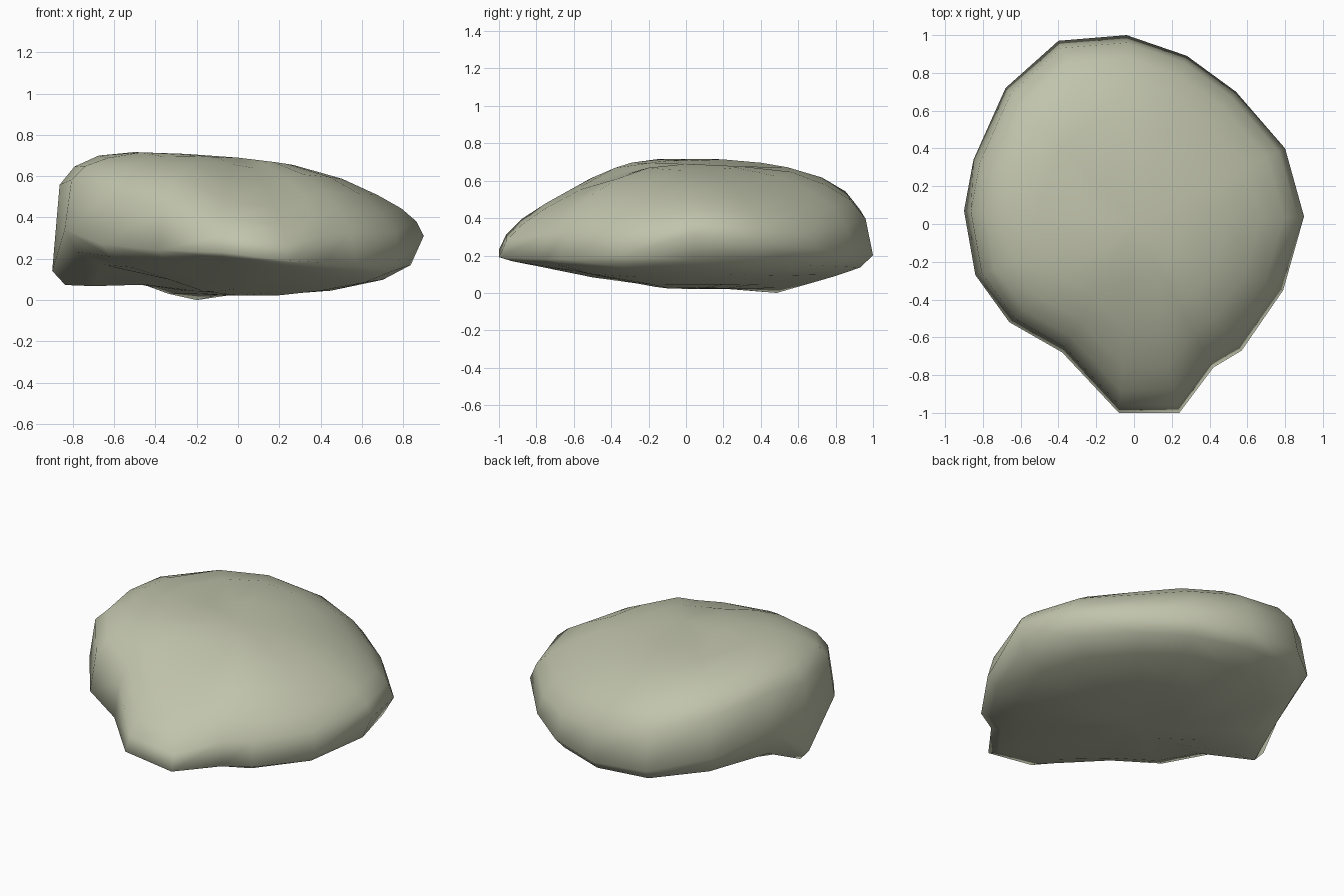
import bpy, bmesh, math, random

if "Cube" in bpy.data.objects:
    bpy.data.objects.remove(bpy.data.objects["Cube"])

random.seed(4)

# Widest outline of the boulder, one row per column:
# x, y, z, roundness above, roundness below
RIM = [
    (0.90, 0.04, 0.33, 1.7, 2.5),
    (0.80, 0.40, 0.29, 1.8, 2.3),
    (0.54, 0.70, 0.25, 1.9, 2.1),
    (0.28, 0.89, 0.23, 2.2, 2.0),
    (-0.04, 1.00, 0.22, 2.5, 2.0),
    (-0.40, 0.97, 0.24, 2.8, 2.0),
    (-0.68, 0.72, 0.30, 3.3, 2.2),
    (-0.85, 0.34, 0.38, 3.8, 2.6),
    (-0.90, 0.07, 0.16, 4.8, 3.5),
    (-0.84, -0.27, 0.36, 3.9, 2.0),
    (-0.66, -0.52, 0.29, 3.3, 1.6),
    (-0.38, -0.68, 0.26, 2.7, 1.4),
    (-0.08, -1.00, 0.25, 1.6, 1.2),
    (0.24, -1.00, 0.21, 1.6, 1.2),
    (0.42, -0.76, 0.20, 2.0, 1.3),
    (0.57, -0.67, 0.20, 2.1, 1.5),
    (0.79, -0.35, 0.22, 2.0, 2.0),
]


def bump(x, y, cx, cy, width):
    return math.exp(-((x - cx) ** 2 + (y - cy) ** 2) / width ** 2)


def crown(x, y):
    return (0.715 - 0.05 * x + 0.01 * bump(x, y, -0.42, 0.0, 0.2)
            - 0.03 * bump(x, y, -0.15, 0.2, 0.2))


def base(x, y):
    return (0.04 - 0.055 * bump(x, y, -0.2, 0.485, 0.17)
            + 0.07 * bump(x, y, -0.55, -0.1, 0.27))


def ring(bm, s, limit, column):
    verts = []
    for row in RIM:
        x, y, z = row[0] * s, row[1] * s, row[2]
        p = row[column]
        f = (1 - s ** p) ** (1 / p)
        z += (limit(x, y) - z) * f
        if s < 0.8:
            z += random.uniform(-0.005, 0.005)
        verts.append(bm.verts.new((x, y, z)))
    return verts


def skin(bm, rings, centre):
    n = len(RIM)
    for a, b in zip(rings, rings[1:]):
        for i in range(n):
            j = (i + 1) % n
            bm.faces.new((a[i], a[j], b[j], b[i]))
    for i in range(n):
        bm.faces.new((rings[-1][i], rings[-1][(i + 1) % n], centre))


# Boulder: domed top and shallow underside meeting at the outline
bm = bmesh.new()
rim = [bm.verts.new(row[:3]) for row in RIM]
for limit, column, steps in ((crown, 3, (0.96, 0.88, 0.75, 0.56, 0.3)),
                             (base, 4, (0.93, 0.78, 0.5, 0.25))):
    rings = [rim] + [ring(bm, s, limit, column) for s in steps]
    skin(bm, rings, bm.verts.new((0, 0, limit(0, 0))))
bmesh.ops.recalc_face_normals(bm, faces=bm.faces)
low = min(v.co.z for v in bm.verts)
for v in bm.verts:
    v.co.z -= low
for f in bm.faces:
    f.smooth = True

mesh = bpy.data.meshes.new("boulder")
bm.to_mesh(mesh)
bm.free()
boulder = bpy.data.objects.new("boulder", mesh)
bpy.context.collection.objects.link(boulder)

# Stone colour
stone = bpy.data.materials.new("stone")
stone.diffuse_color = (0.53, 0.55, 0.41, 1)
stone.use_nodes = True
stone.node_tree.nodes["Principled BSDF"].inputs["Base Color"].default_value = stone.diffuse_color
mesh.materials.append(stone)
